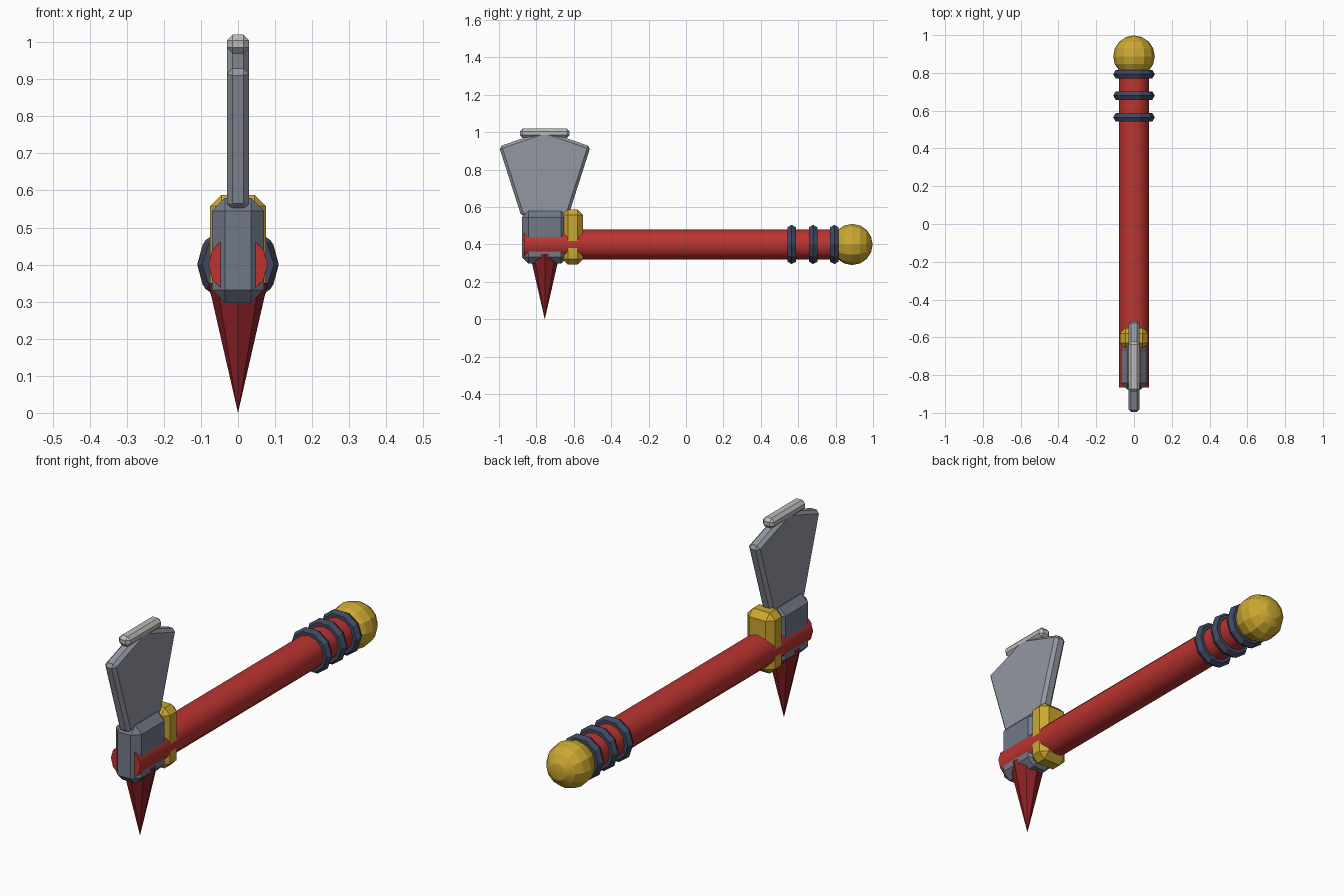
import bpy, bmesh, math

if "Cube" in bpy.data.objects:
    bpy.data.objects.remove(bpy.data.objects["Cube"])

HEAD_Y, AXIS_Z = -0.755, 0.40
ALONG_Y = (math.radians(90), 0, 0)


def material(name, rgb):
    m = bpy.data.materials.new(name)
    m.diffuse_color = (*rgb, 1)
    m.use_nodes = True
    m.node_tree.nodes["Principled BSDF"].inputs["Base Color"].default_value = m.diffuse_color
    return m


RED = material("red", (0.50, 0.035, 0.03))
DARK_RED = material("dark_red", (0.26, 0.015, 0.02))
GOLD = material("gold", (0.60, 0.39, 0.03))
NAVY = material("navy", (0.05, 0.065, 0.12))
IRON = material("iron", (0.17, 0.19, 0.25))
STEEL = material("steel", (0.29, 0.31, 0.36))
BRIGHT = material("bright", (0.50, 0.50, 0.49))


def finish(name, mat, bevel=0):
    ob = bpy.context.object
    ob.name = name
    ob.data.materials.append(mat)
    if bevel:
        mod = ob.modifiers.new("bevel", 'BEVEL')
        mod.width, mod.segments = bevel, 1
        mod.limit_method = 'ANGLE'
        mod.angle_limit = math.radians(15)
    return ob


def block(name, mat, y, z, half_x, bevel):
    bpy.ops.mesh.primitive_cube_add(
        size=1, location=(0, sum(y) / 2, sum(z) / 2))
    ob = bpy.context.object
    size = (2 * half_x, y[1] - y[0], z[1] - z[0])
    for v in ob.data.vertices:
        v.co = [c * s for c, s in zip(v.co, size)]
    return finish(name, mat, bevel)


# Handle
bpy.ops.mesh.primitive_cylinder_add(
    vertices=12, radius=0.08, depth=1.72, location=(0, -0.005, AXIS_Z), rotation=ALONG_Y)
finish("handle", RED)
bpy.ops.object.shade_smooth_by_angle(angle=math.radians(40))

# Grip rings
for i, y in enumerate((0.565, 0.68, 0.793)):
    bpy.ops.mesh.primitive_torus_add(
        major_segments=10, minor_segments=6, major_radius=0.084, minor_radius=0.026,
        location=(0, y, AXIS_Z), rotation=ALONG_Y)
    finish(f"grip_ring_{i + 1}", NAVY)

# Pommel ball
bpy.ops.mesh.primitive_uv_sphere_add(
    segments=12, ring_count=8, radius=0.11, location=(0, 0.888, AXIS_Z), rotation=ALONG_Y)
finish("pommel", GOLD)
bpy.ops.object.shade_smooth_by_angle(angle=math.radians(20))

# Head socket, collar and bright cutting edge
block("head_socket", IRON, (-0.877, -0.633), (0.297, 0.58), 0.07, 0.035)
block("collar", GOLD, (-0.66, -0.55), (0.292, 0.588), 0.075, 0.03)
block("cutting_edge", BRIGHT, (-0.888, -0.622), (0.97, 1.02), 0.03, 0.015)

# Fan-shaped blade, extruded from its half profile mirrored about the head axis
half = [(0.125, 0.55), (0.245, 0.924), (0, 1.008)]
outline = half + [(-dy, z) for dy, z in reversed(half[:2])]
bm = bmesh.new()
face = bm.faces.new([bm.verts.new((-0.03, HEAD_Y + dy, z)) for dy, z in outline])
ext = bmesh.ops.extrude_face_region(bm, geom=[face])
bmesh.ops.translate(
    bm, vec=(0.06, 0, 0),
    verts=[g for g in ext["geom"] if isinstance(g, bmesh.types.BMVert)])
bmesh.ops.recalc_face_normals(bm, faces=bm.faces)
mesh = bpy.data.meshes.new("blade")
bm.to_mesh(mesh)
bm.free()
blade = bpy.data.objects.new("blade", mesh)
bpy.context.collection.objects.link(blade)
bpy.context.view_layer.objects.active = blade
finish("blade", STEEL, 0.015)

# Spike below the head
bpy.ops.mesh.primitive_cone_add(
    vertices=8, radius1=0.08, radius2=0, depth=0.35,
    location=(0, HEAD_Y, 0.175), rotation=(math.pi, 0, 0))
finish("spike", DARK_RED)
